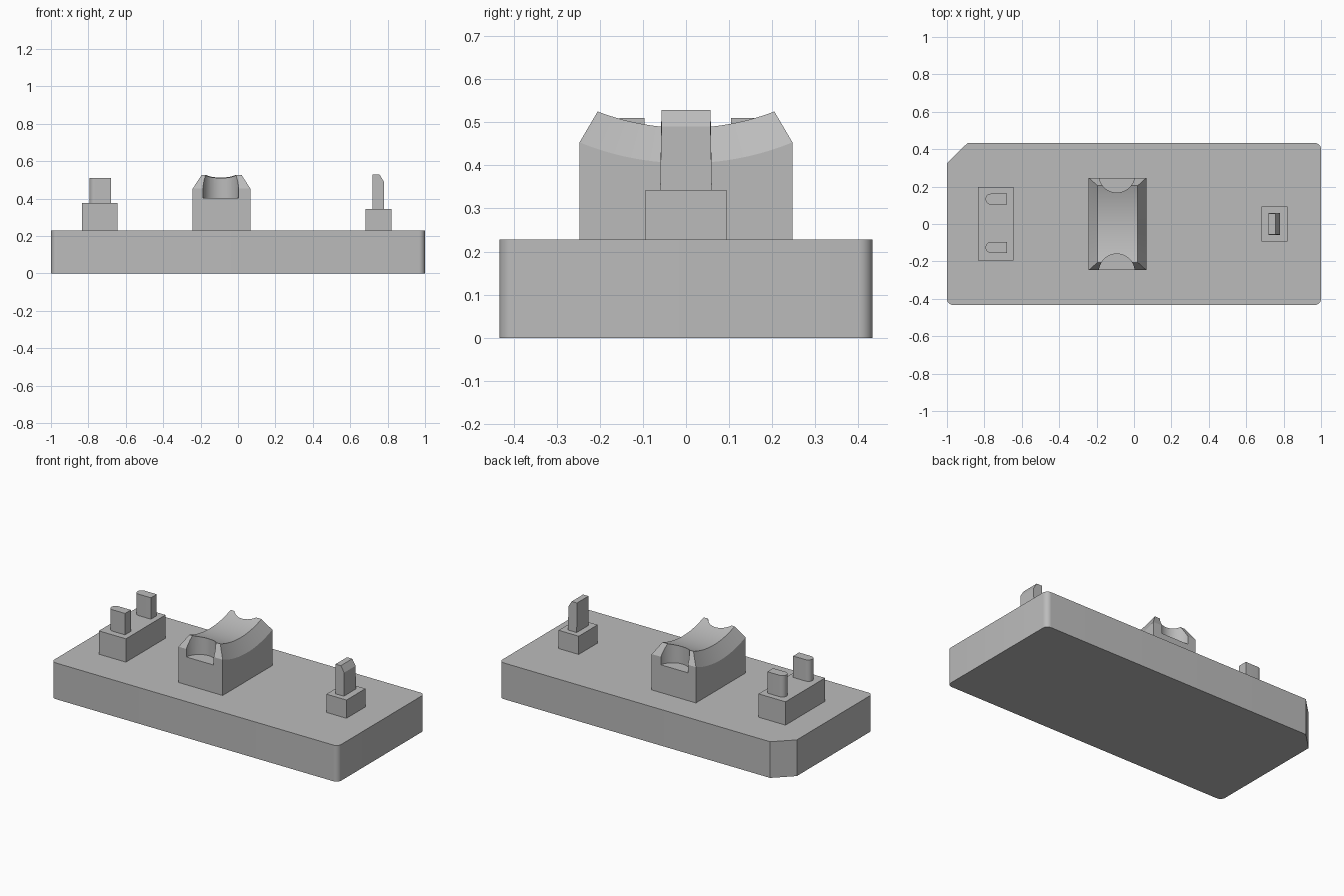
import bpy, bmesh, math

cube = bpy.data.objects.get("Cube")
if cube:
    bpy.data.objects.remove(cube, do_unlink=True)

grey = bpy.data.materials.new("plain grey")
grey.use_nodes = True
grey.diffuse_color = (0.5, 0.5, 0.5, 1)
grey.node_tree.nodes["Principled BSDF"].inputs["Base Color"].default_value = (0.5, 0.5, 0.5, 1)


def make_object(name, bm):
    bmesh.ops.recalc_face_normals(bm, faces=bm.faces)
    mesh = bpy.data.meshes.new(name)
    bm.to_mesh(mesh)
    bm.free()
    mesh.materials.append(grey)
    obj = bpy.data.objects.new(name, mesh)
    bpy.context.collection.objects.link(obj)
    return obj


def smooth(obj):
    bpy.ops.object.select_all(action='DESELECT')
    obj.select_set(True)
    bpy.context.view_layer.objects.active = obj
    bpy.ops.object.shade_smooth_by_angle(angle=math.radians(25))


def prism(name, outline, z0, z1):
    """Extrude an xy outline upwards."""
    bm = bmesh.new()
    face = bm.faces.new([bm.verts.new((x, y, z0)) for x, y in outline])
    top = bmesh.ops.extrude_face_region(bm, geom=[face])["geom"]
    for v in top:
        if isinstance(v, bmesh.types.BMVert):
            v.co.z = z1
    return make_object(name, bm)


def arc(cx, cy, r, start, end, steps=8):
    angles = [math.radians(start + (end - start) * i / steps) for i in range(steps + 1)]
    return [(cx + r * math.cos(a), cy + r * math.sin(a)) for a in angles]


def box(x0, x1, y0, y1):
    return [(x0, y0), (x1, y0), (x1, y1), (x0, y1)]


# Base plate: three rounded corners and one cut corner
W, D, R, BASE = 1.0, 0.433, 0.033, 0.228
outline = (arc(-W + R, -D + R, R, 180, 270) + arc(W - R, -D + R, R, 270, 360)
           + arc(W - R, D - R, R, 0, 90) + [(-0.89, D), (-W, 0.325)])
smooth(prism("base_plate", outline, 0, BASE))

# Saddle block: concave top with a mitred bevel all round
CENTRE_Z, STEPS = 1.059, 32
bm = bmesh.new()


def saddle_row(x, half, radius=None):
    row = []
    for i in range(STEPS + 1):
        y = half * (2 * i / STEPS - 1)
        z = CENTRE_Z - math.sqrt(radius ** 2 - y ** 2) if radius else BASE
        row.append(bm.verts.new((x, y, z)))
    return row


rows = [saddle_row(-0.242, 0.247), saddle_row(-0.242, 0.247, 0.654),
        saddle_row(-0.195, 0.205, 0.572), saddle_row(0.02, 0.205, 0.572),
        saddle_row(0.066, 0.247, 0.654), saddle_row(0.066, 0.247)]
for a, b in zip(rows, rows[1:] + rows[:1]):
    for i in range(STEPS):
        bm.faces.new((a[i], a[i + 1], b[i + 1], b[i]))
for end in (0, -1):
    p = [row[end] for row in rows]
    bm.faces.new((p[0], p[1], p[4], p[5]))
    bm.faces.new((p[1], p[2], p[3], p[4]))
saddle = make_object("saddle_block", bm)

# Round notches in both ends of the saddle
for name, y in (("front_notch_cutter", -0.256), ("back_notch_cutter", 0.264)):
    cutter = prism(name, arc(-0.092, y, 0.096, 0, 352.5, 47), 0.403, 0.7)
    cutter.hide_render = True
    cutter.hide_viewport = True
    mod = saddle.modifiers.new(name, 'BOOLEAN')
    mod.operation = 'DIFFERENCE'
    mod.solver = 'EXACT'
    mod.object = cutter
    bpy.context.view_layer.objects.active = saddle
    bpy.ops.object.modifier_apply(modifier=mod.name)
    bpy.data.objects.remove(cutter, do_unlink=True)
smooth(saddle)

# Left-hand foot with two pegs rounded on the outer side
prism("double_peg_foot", box(-0.833, -0.645, -0.195, 0.199), BASE, 0.375)
for name, y in (("front_round_peg", -0.125), ("back_round_peg", 0.133)):
    outline = arc(-0.765, y, 0.029, 90, 270, 16) + [(-0.68, y - 0.029), (-0.68, y + 0.029)]
    smooth(prism(name, outline, 0.375, 0.51))

# Right-hand foot with a single peg, sloped at the top outer edge
prism("single_peg_foot", box(0.682, 0.822, -0.094, 0.094), BASE, 0.343)
profile = [(0.72, 0.343), (0.78, 0.343), (0.78, 0.49), (0.757, 0.528), (0.72, 0.528)]
bm = bmesh.new()
sides = []
for s in (-1, 1):
    sides.append([bm.verts.new((x, s * (0.06 if z < 0.4 else 0.057), z)) for x, z in profile])
    bm.faces.new(sides[-1])
for i in range(len(profile)):
    j = (i + 1) % len(profile)
    bm.faces.new((sides[0][i], sides[0][j], sides[1][j], sides[1][i]))
make_object("single_peg", bm)
